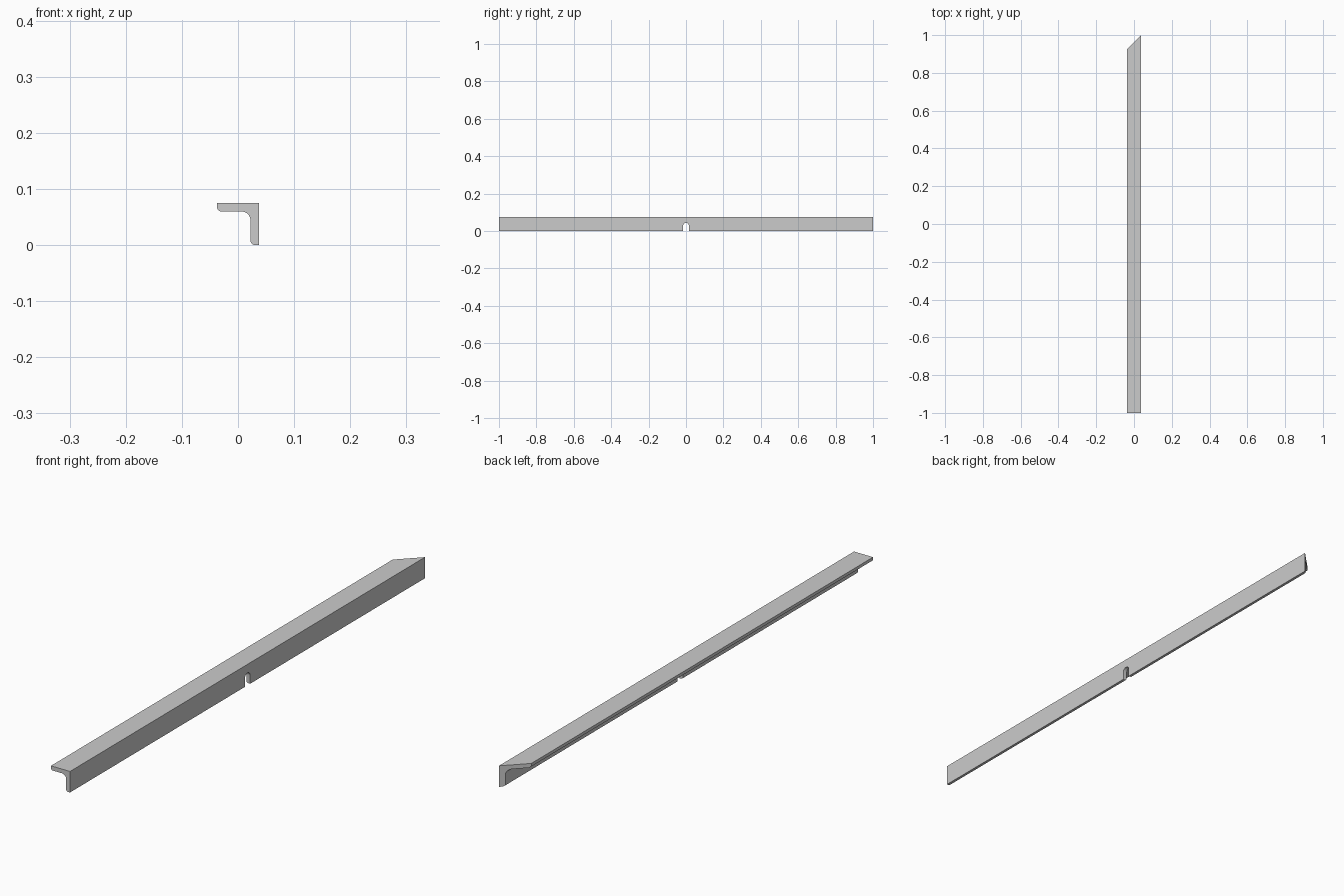
import bpy, bmesh
from math import cos, sin, radians

if "Cube" in bpy.data.objects:
    bpy.data.objects.remove(bpy.data.objects["Cube"])

W, H, T = 0.0375, 0.075, 0.015      # half width, height, leg thickness
R_ROOT, R_TOE = 0.017, 0.0075       # inner fillet and toe radii


def arc(cx, cy, r, a0, a1, n=10):
    return [(cx + r * cos(radians(a0 + (a1 - a0) * i / n)),
             cy + r * sin(radians(a0 + (a1 - a0) * i / n))) for i in range(n + 1)]


def prism(name, start, end):
    """Solid between two matching closed loops of points."""
    bm = bmesh.new()
    a = [bm.verts.new(p) for p in start]
    b = [bm.verts.new(p) for p in end]
    bm.faces.new(a)
    bm.faces.new(b[::-1])
    for i in range(len(a)):
        j = (i + 1) % len(a)
        bm.faces.new((a[i], b[i], b[j], a[j]))
    bmesh.ops.recalc_face_normals(bm, faces=bm.faces)
    mesh = bpy.data.meshes.new(name)
    bm.to_mesh(mesh)
    bm.free()
    ob = bpy.data.objects.new(name, mesh)
    bpy.context.collection.objects.link(ob)
    return ob


# Angle-iron section: square heel, filleted root, rounded toes
xi, zi = W - T, H - T
section = [(W, H), (-W, H)]
section += arc(-W + R_TOE, zi + R_TOE, R_TOE, 180, 270, 8)
section += arc(xi - R_ROOT, zi - R_ROOT, R_ROOT, 90, 0)
section += arc(xi + R_TOE, R_TOE, R_TOE, 180, 270, 8)
section += [(W, 0)]

# Bar, square at the front and mitred at 45 degrees at the back
bar = prism("angle_bar",
            [(x, -1, z) for x, z in section],
            [(x, 1 - (W - x), z) for x, z in section])

# Round-topped slot through the upright leg
slot = arc(0, 0.029, 0.015, 0, 180, 16) + [(-0.015, -0.02), (0.015, -0.02)]
cutter = prism("slot_cutter",
               [(0.0, y, z) for y, z in slot],
               [(0.06, y, z) for y, z in slot])
cutter.hide_render = True

cut = bar.modifiers.new("slot", 'BOOLEAN')
cut.operation = 'DIFFERENCE'
cut.solver = 'EXACT'
cut.object = cutter
bpy.context.view_layer.objects.active = bar
bar.select_set(True)
bpy.ops.object.modifier_apply(modifier=cut.name)
bpy.data.objects.remove(cutter)
bpy.ops.object.shade_smooth_by_angle(angle=radians(30))
